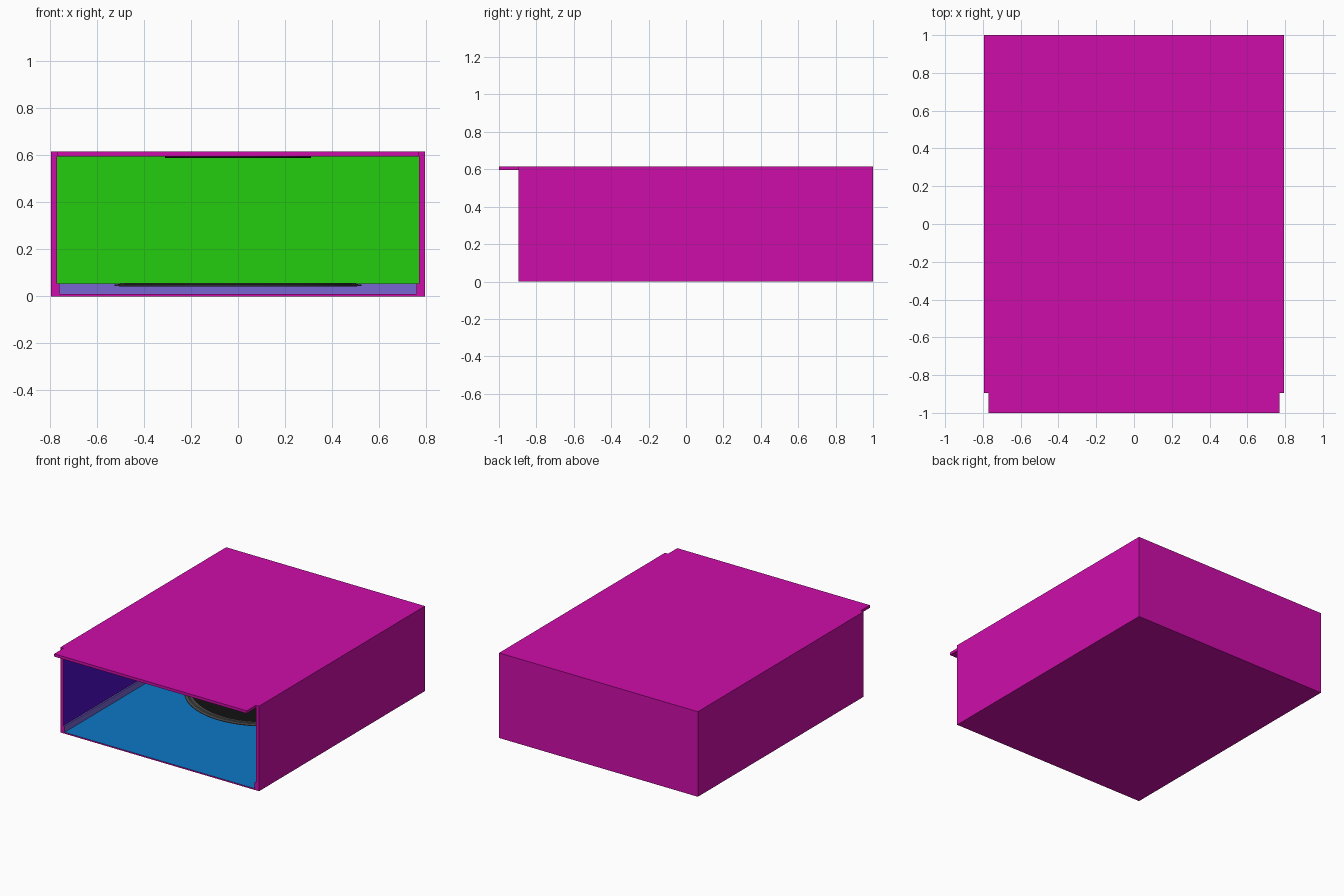
import bpy, bmesh, math
from mathutils import Vector

if "Cube" in bpy.data.objects:
    bpy.data.objects.remove(bpy.data.objects["Cube"])


def mat(name, r, g, b):
    m = bpy.data.materials.new(name)
    lin = [(v / 255 / 12.92) if v < 11 else ((v / 255 + 0.055) / 1.055) ** 2.4 for v in (r, g, b)]
    m.diffuse_color = (*lin, 1)
    m.use_nodes = True
    m.node_tree.nodes["Principled BSDF"].inputs["Base Color"].default_value = m.diffuse_color
    return m


MAGENTA = mat("magenta", 206, 13, 170)
GREEN = mat("green", 36, 206, 14)
NAVY = mat("navy", 78, 14, 200)
LILAC = mat("lilac", 118, 102, 208)
BLUE = mat("blue", 13, 120, 198)
GREY = mat("grey", 75, 75, 75)
BLACK = mat("black", 18, 18, 18)


def finish(name, bm, mats):
    me = bpy.data.meshes.new(name)
    bm.to_mesh(me)
    bm.free()
    for m in mats:
        me.materials.append(m)
    ob = bpy.data.objects.new(name, me)
    bpy.context.collection.objects.link(ob)
    return ob


def box(name, lo, hi, main, side=None, accent=None):
    """Box between two corners; the face pointing along `side` gets `accent`."""
    bm = bmesh.new()
    bmesh.ops.create_cube(bm, size=1)
    lo, hi = Vector(lo), Vector(hi)
    for v in bm.verts:
        v.co = Vector([(lo[i] + hi[i]) / 2 + v.co[i] * (hi[i] - lo[i]) for i in range(3)])
    bm.normal_update()
    if side:
        for f in bm.faces:
            if f.normal.dot(Vector(side)) > 0.9:
                f.material_index = 1
    return finish(name, bm, [main, accent] if side else [main])


def lathe(name, profile, centre, mats, black_from, n=64):
    """Revolve (radius, z) points; bands from index `black_from` use the second material."""
    bm = bmesh.new()
    rings = [[bm.verts.new((centre[0] + r * math.cos(2 * math.pi * i / n),
                            centre[1] + r * math.sin(2 * math.pi * i / n), z))
              for i in range(n)] for r, z in profile]
    for k in range(len(rings) - 1):
        a, b = rings[k], rings[k + 1]
        for i in range(n):
            j = (i + 1) % n
            f = bm.faces.new((a[i], a[j], b[j], b[i]))
            f.material_index = int(k >= black_from)
    bm.faces.new(rings[0][::-1])
    bm.faces.new(rings[-1]).material_index = 1
    bmesh.ops.recalc_face_normals(bm, faces=bm.faces)
    return finish(name, bm, mats)


W, WI = 0.795, 0.77            # outer and inner half widths
F, B, BI = -0.895, 1.0, 0.975  # front, back, inner back
FLOOR, CEIL, TOP, SKIRT = 0.01, 0.595, 0.615, 0.055

# Shell: floor, back wall, side walls
box("floor", (-W, F, 0), (W, B, FLOOR), MAGENTA, (0, 0, 1), BLUE)
box("back_wall", (-WI, BI, FLOOR), (WI, B, CEIL), MAGENTA, (0, -1, 0), GREEN)
box("left_wall", (-W, F, FLOOR), (-WI, B, CEIL), MAGENTA, (1, 0, 0), NAVY)
box("right_wall", (WI, F, FLOOR), (W, B, CEIL), MAGENTA, (-1, 0, 0), NAVY)

# Roof with the narrower lip overhanging the opening
box("roof", (-W, F, CEIL), (W, B, TOP), MAGENTA)
box("roof_lip", (-WI, -1, CEIL), (WI, F, TOP), MAGENTA)

# Skirting boards along the walls
for name, s in (("left_skirting", -1), ("right_skirting", 1)):
    x = sorted((s * 0.76, s * WI))
    box(name, (x[0], F, FLOOR), (x[1], BI, SKIRT), LILAC, (0, -1, 0), MAGENTA)
box("back_skirting", (-0.76, BI - 0.01, FLOOR), (0.76, BI, SKIRT), LILAC)

# Round platter with a raised grey rim and a black centre
lathe("round_platter",
      [(0.5, 0.042), (0.525, 0.044), (0.525, 0.049), (0.505, 0.052), (0.50, 0.057), (0.48, 0.057), (0.47, 0.052)],
      (0, 0.3), [GREY, BLACK], 5)

# Ceiling disc
lathe("ceiling_disc", [(0.31, CEIL), (0.31, 0.588)], (0, 0.3), [BLACK, BLACK], 0)
